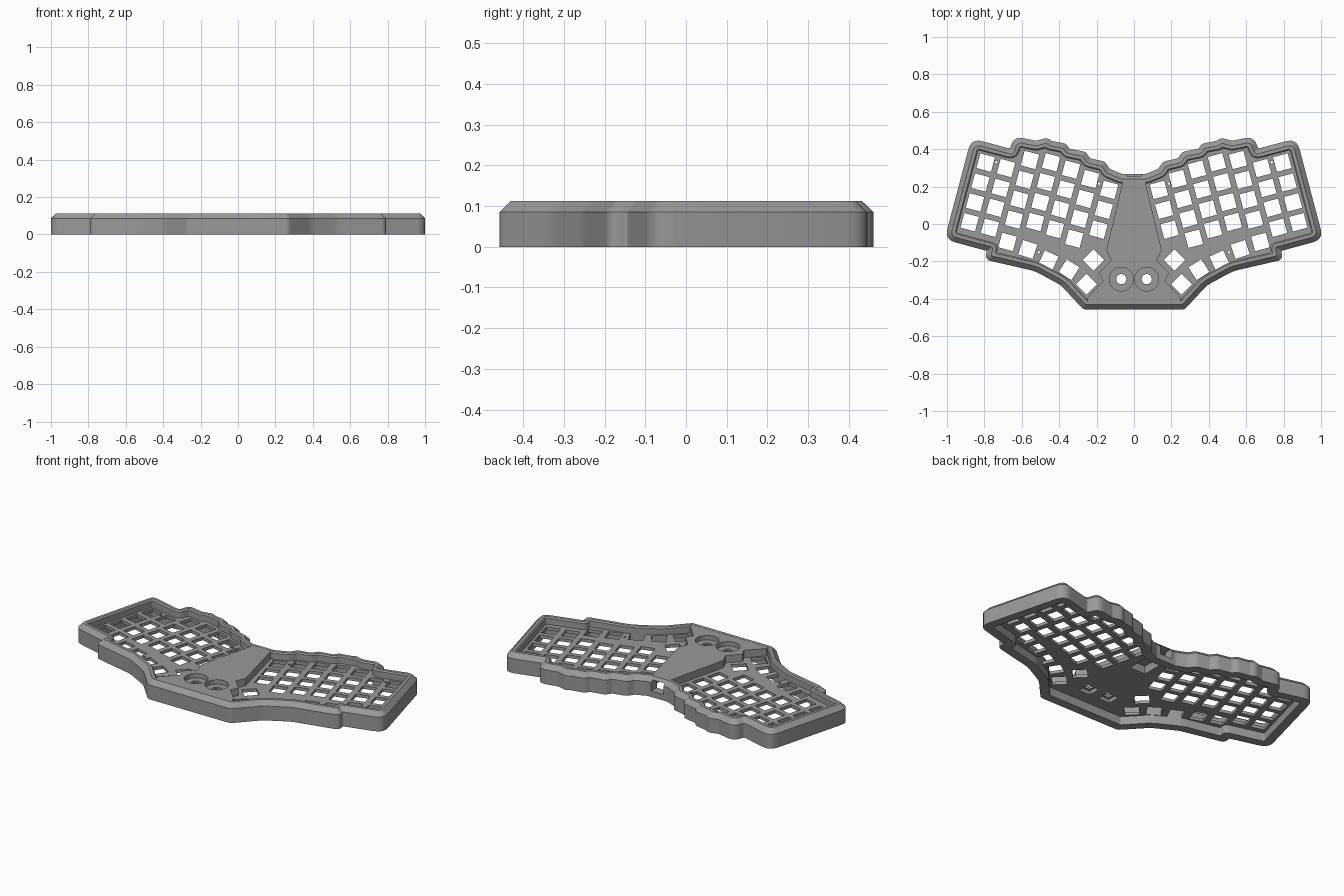
import bpy, bmesh, math
from mathutils import Vector, Matrix

if "Cube" in bpy.data.objects:
    bpy.data.objects.remove(bpy.data.objects["Cube"])

mat = bpy.data.materials.new("case grey")
mat.diffuse_color = (0.32, 0.32, 0.32, 1)
mat.use_nodes = True
mat.node_tree.nodes["Principled BSDF"].inputs["Base Color"].default_value = mat.diffuse_color

# Right half of the case outline, back to front: x, y, corner radius
HALF = [(.065, .268, .03), (.13, .295, .02), (.155, .333, .04), (.235, .352, .01),
        (.26, .386, .04), (.345, .403, .01), (.365, .43, .04), (.44, .444, .01),
        (.465, .461, .04), (.525, .445, .01), (.642, .469, .06), (.663, .403, .01),
        (.87, .458, .06), (1.013, -.083, .06), (.786, -.144, .01), (.799, -.19, .04),
        (.53, -.252, .2), (.39, -.328, .15), (.27, -.458, .04)]
CORNERS = HALF + [(-x, y, r) for x, y, r in reversed(HALF)]     # clockwise


def outline(d, steps=5):
    """Case outline moved inwards by d, with rounded corners."""
    n = len(CORNERS)
    pts = [Vector(c[:2]) for c in CORNERS]
    moved, turns = [], []
    for i, p in enumerate(pts):
        a = (p - pts[i - 1]).normalized()
        b = (pts[(i + 1) % n] - p).normalized()
        na, nb = Vector((a.y, -a.x)), Vector((b.y, -b.x))
        moved.append(p + (na + nb) * d / (1 + na.dot(nb)))
        turns.append(a.x * b.y - a.y * b.x)
    out = []
    for i, p in enumerate(moved):
        q, s = moved[i - 1], moved[(i + 1) % n]
        r = CORNERS[i][2] + (-d if turns[i] < 0 else d)
        r = max(r, .008)
        ang = (p - q).angle(s - p)
        # Convex corners may use more of an edge than the tight inner ones
        lim = (.72 if turns[i] < 0 else .25) if d < .035 else (.25 if turns[i] < 0 else .72)
        t = min(r * math.tan(ang / 2), lim * (p - q).length, lim * (s - p).length)
        e, f = p + (q - p).normalized() * t, p + (s - p).normalized() * t
        for k in range(steps + 1):
            w = k / steps
            out.append(e * (1 - w) ** 2 + p * 2 * w * (1 - w) + f * w * w)
    return out


def finish(name, bm):
    bmesh.ops.recalc_face_normals(bm, faces=bm.faces)
    me = bpy.data.meshes.new(name)
    bm.to_mesh(me)
    bm.free()
    me.materials.append(mat)
    ob = bpy.data.objects.new(name, me)
    bpy.context.collection.objects.link(ob)
    return ob


def loft(bm, rings, closed=False):
    """Skin a stack of (points, z) rings; cap the ends or close the loop."""
    vs = [[bm.verts.new((p[0], p[1], z)) for p in pts] for pts, z in rings]
    pairs = list(zip(vs, vs[1:])) + ([(vs[-1], vs[0])] if closed else [])
    for a, b in pairs:
        for i in range(len(a)):
            j = (i + 1) % len(a)
            bm.faces.new((a[i], a[j], b[j], b[i]))
    if not closed:
        bm.faces.new(vs[0])
        bm.faces.new(vs[-1])


def prism(bm, pts, z0, z1):
    loft(bm, [(pts, z0), (pts, z1)])


def circle(x, y, r, n=32):
    return [(x + r * math.cos(math.tau * i / n), y + r * math.sin(math.tau * i / n))
            for i in range(n)]


def rect(x, y, w, h, deg=0):
    m = Matrix.Rotation(math.radians(deg), 2)
    return [Vector((x, y)) + m @ Vector((a * w / 2, b * h / 2))
            for a, b in ((-1, -1), (1, -1), (1, 1), (-1, 1))]


def cut(ob, shapes):
    """Subtract a list of separate prisms (points, z0, z1) from ob."""
    bm = bmesh.new()
    for pts, z0, z1 in shapes:
        prism(bm, pts, z0, z1)
    cutter = finish("cutter", bm)
    mod = ob.modifiers.new("cut", 'BOOLEAN')
    mod.object, mod.operation, mod.solver = cutter, 'DIFFERENCE', 'EXACT'
    mod.use_self = True
    dg = bpy.context.evaluated_depsgraph_get()
    me = bpy.data.meshes.new_from_object(ob.evaluated_get(dg))
    ob.modifiers.clear()
    ob.data = me
    bpy.data.objects.remove(cutter)


# Outer wall with chamfered rim and a small inner ledge
bm = bmesh.new()
loft(bm, [(outline(0), 0), (outline(0), .085), (outline(.027), .112),
          (outline(.045), .112), (outline(.052), .105), (outline(.052), 0)], closed=True)
wall = finish("outer_wall", bm)

# Switch plate
bm = bmesh.new()
prism(bm, outline(.048), .05, .068)
plate = finish("switch_plate", bm)

# Raised centre block between the key wells
side = [(.058, .235), (.148, -.14), (.122, -.195), (.188, -.262), (.165, -.305), (.25, -.395),
        (.245, -.42)]
bm = bmesh.new()
prism(bm, side + [(-x, y) for x, y in reversed(side)], .055, .1115)
block = finish("centre_block", bm)

# Key positions on the right half: x, y, angle
COL, ROW, HOLE, TILT = .1125, .11, .081, 15
c, s = math.cos(math.radians(TILT)), math.sin(math.radians(TILT))
keys = []
for col, (stagger, rows) in enumerate([(0, 4), (0, 4), (.075, 4), (.092, 4),
                                       (.082, 4), (.06, 4), (.03, 3)]):
    for row in range(rows):
        u, v = -col * COL, stagger - row * ROW
        keys.append((.793 + u * c - v * s, .328 + u * s + v * c, TILT))
keys += [(.676, -.096, 15), (.568, -.136, 18), (.457, -.194, 25), (.347, -.244, 33),
         (.217, -.193, 45), (.254, -.322, 45)]

# Key, screw and knob holes
holes = []
for m in (1, -1):
    holes += [(rect(m * x, y, HOLE, HOLE, m * a), -.01, .2) for x, y, a in keys]
    holes += [(circle(m * x, y, .007, 10), -.01, .2)
              for x, y in ((.737, .33), (.186, .216), (.508, -.152))]
    holes.append((rect(m * .068, -.295, .075, .075), -.01, .2))
cut(plate, holes)
cut(plate, [(rect(0, .13, .104, .2), -.01, .2)])

# Knob wells, knob holes and controller pocket in the block
cut(block, [(circle(m * .068, -.295, .064), .085, .2) for m in (1, -1)])
cut(block, [(circle(m * .068, -.295, .027), -.01, .3) for m in (1, -1)])
cut(block, [(rect(m * .068, -.295, .075, .075), -.01, .073) for m in (1, -1)])
cut(block, [(rect(0, .14, .104, .22), -.01, .097)])

# Cable port through the back wall
cut(wall, [(rect(0, .25, .08, .15), .035, .097)])

for ob in (wall, plate, block):
    bpy.ops.object.select_all(action='DESELECT')
    ob.select_set(True)
    bpy.context.view_layer.objects.active = ob
    bpy.ops.object.shade_smooth_by_angle(angle=math.radians(25))
